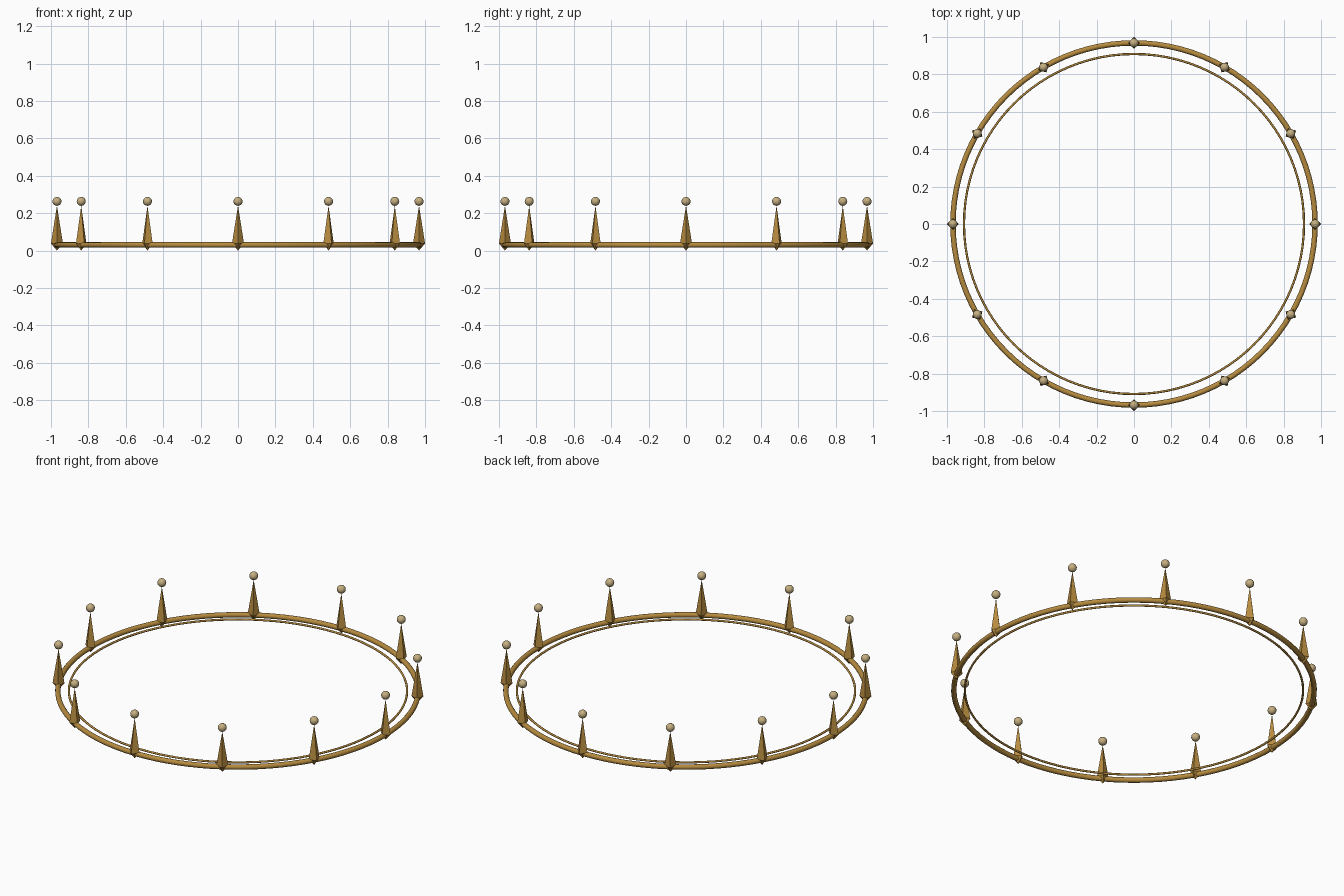
import bpy, bmesh, math
from mathutils import Matrix

if "Cube" in bpy.data.objects:
    bpy.data.objects.remove(bpy.data.objects["Cube"])

COUNT = 12          # spikes around the ring
RING_R = 0.968
RING_Z = 0.03


def material(name, rgb):
    m = bpy.data.materials.new(name)
    m.diffuse_color = (*rgb, 1.0)
    m.use_nodes = True
    m.node_tree.nodes["Principled BSDF"].inputs["Base Color"].default_value = m.diffuse_color
    return m


gold = material("antique gold", (0.47, 0.26, 0.05))
pearl = material("pale gold", (0.56, 0.43, 0.22))


def ring(name, radius, thickness, sides):
    bpy.ops.mesh.primitive_torus_add(
        major_radius=radius, minor_radius=thickness,
        major_segments=96, minor_segments=sides, location=(0, 0, RING_Z))
    ob = bpy.context.object
    ob.name = name
    ob.data.materials.append(gold)
    bpy.ops.object.shade_smooth()


def spike(name, angle):
    # four-sided tall point with a short point underneath
    bm = bmesh.new()
    girdle = [bm.verts.new((0.032 * math.cos(i * math.pi / 2),
                            0.032 * math.sin(i * math.pi / 2), 0.038)) for i in range(4)]
    top = bm.verts.new((0, 0, 0.24))
    foot = bm.verts.new((0, 0, 0.0))
    for i in range(4):
        a, b = girdle[i], girdle[(i + 1) % 4]
        bm.faces.new((a, b, top))
        bm.faces.new((b, a, foot))
    bm.transform(Matrix.Rotation(angle, 4, 'Z') @ Matrix.Translation((RING_R, 0, 0)))
    me = bpy.data.meshes.new(name)
    bm.to_mesh(me)
    bm.free()
    me.materials.append(gold)
    bpy.context.collection.objects.link(bpy.data.objects.new(name, me))


def bead(name, angle):
    bpy.ops.mesh.primitive_uv_sphere_add(
        segments=16, ring_count=10, radius=0.024,
        location=(RING_R * math.cos(angle), RING_R * math.sin(angle), 0.263))
    ob = bpy.context.object
    ob.name = name
    ob.data.materials.append(pearl)
    bpy.ops.object.shade_smooth()


# Main band and thin inner band
ring("outer_ring", RING_R, 0.0145, 12)
ring("inner_ring", 0.909, 0.006, 8)

# Spikes with beads floating on their tips
for i in range(COUNT):
    a = 2 * math.pi * i / COUNT
    spike(f"spike_{i + 1}", a)
    bead(f"bead_{i + 1}", a)
